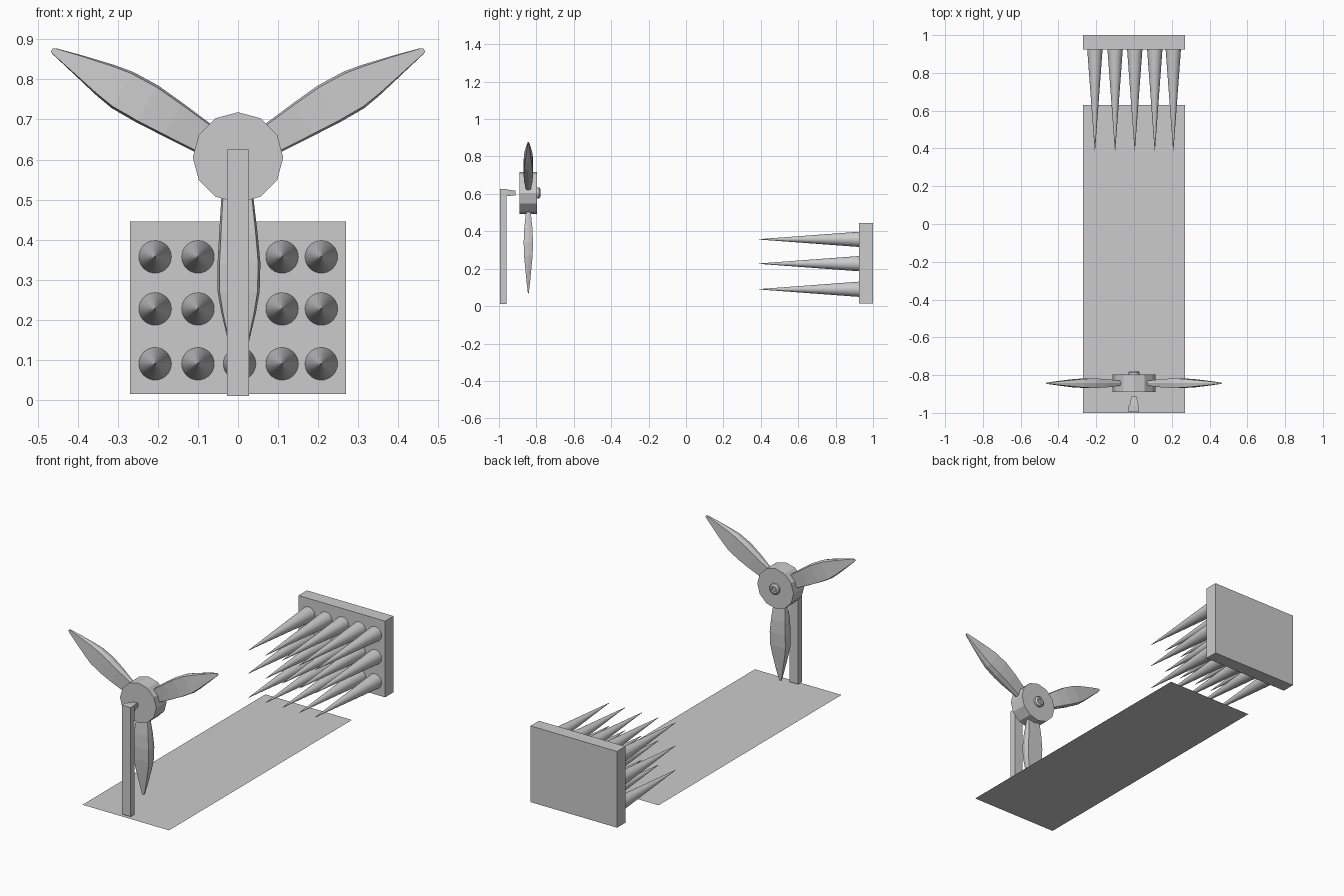
import bpy
import bmesh
import math
from mathutils import Matrix, Vector

cube = bpy.data.objects.get("Cube")
if cube:
    bpy.data.objects.remove(cube, do_unlink=True)

GREY = (0.6, 0.6, 0.6, 1.0)
grey = bpy.data.materials.new("plain_grey")
grey.use_nodes = True
grey.diffuse_color = GREY
grey.node_tree.nodes["Principled BSDF"].inputs["Base Color"].default_value = GREY


def finish(name, bm):
    """Turn a bmesh into a named grey object."""
    bmesh.ops.recalc_face_normals(bm, faces=bm.faces)
    mesh = bpy.data.meshes.new(name)
    bm.to_mesh(mesh)
    bm.free()
    mesh.materials.append(grey)
    obj = bpy.data.objects.new(name, mesh)
    bpy.context.collection.objects.link(obj)
    return obj


def smooth(obj):
    bpy.ops.object.select_all(action="DESELECT")
    obj.select_set(True)
    bpy.context.view_layer.objects.active = obj
    bpy.ops.object.shade_smooth_by_angle(angle=math.radians(30))


def box(name, low, high):
    bm = bmesh.new()
    low, high = Vector(low), Vector(high)
    bmesh.ops.create_cube(bm, size=1)
    bmesh.ops.scale(bm, vec=high - low, verts=bm.verts)
    bmesh.ops.translate(bm, vec=(low + high) / 2, verts=bm.verts)
    return finish(name, bm)


def loft(name, rings, matrix=Matrix()):
    """Skin closed rings of equal point count and cap both ends."""
    bm = bmesh.new()
    loops = [[bm.verts.new(matrix @ Vector(p)) for p in ring] for ring in rings]
    n = len(loops[0])
    for a, b in zip(loops, loops[1:]):
        for i in range(n):
            j = (i + 1) % n
            bm.faces.new((a[i], a[j], b[j], b[i]))
    bm.faces.new(loops[0])
    bm.faces.new(loops[-1])
    return finish(name, bm)


def turned(name, profile, sides, x, z):
    """Skin circles of (y, radius) along the y axis."""
    turn = [2 * math.pi * i / sides for i in range(sides)]
    return loft(name, [[(x + r * math.sin(t), y, z + r * math.cos(t)) for t in turn]
                       for y, r in profile])


# Floor sheet
bm = bmesh.new()
bm.faces.new([bm.verts.new(p) for p in
              ((-0.27, -1, 0), (0.27, -1, 0), (0.27, 0.63, 0), (-0.27, 0.63, 0))])
finish("floor_sheet", bm)

# Post with a tapered arm at its top
box("post", (-0.028, -0.995, 0.01), (0.027, -0.96, 0.625))
loft("post_arm", [[(-w, y, low), (w, y, low), (w, y, high), (-w, y, high)]
                  for y, w, low, high in ((-0.96, 0.023, 0.588, 0.624),
                                          (-0.912, 0.014, 0.592, 0.617))])

# Hub and the nut on its back
HUB_Z = 0.605
turned("hub", [(-0.89, 0.113), (-0.797, 0.113)], 12, 0, HUB_Z)
turned("hub_nut", [(-0.80, 0.03), (-0.786, 0.03), (-0.779, 0.022),
                   (-0.779, 0.013), (-0.788, 0.012)], 16, 0, HUB_Z)

# Blades: distance from hub, leading width, trailing width, half thickness
stations = [(0.07, 0.034, 0.038, 0.010), (0.105, 0.039, 0.042, 0.013),
            (0.19, 0.049, 0.047, 0.022), (0.263, 0.056, 0.051, 0.025),
            (0.335, 0.054, 0.051, 0.023), (0.386, 0.045, 0.042, 0.018),
            (0.47, 0.025, 0.022, 0.010), (0.53, 0.009, 0.008, 0.003),
            (0.537, 0.004, 0.004, 0.002)]
rings = []
for d, lead, trail, t in stations:
    a, b = lead * 0.9, trail * 0.9
    rings.append([(d, 0, lead), (d, t, a), (d, t, -b),
                  (d, 0, -trail), (d, -t, -b), (d, -t, a)])
for label, angle in (("left", 30), ("right", 150), ("lower", 270)):
    place = (Matrix.Translation((0, -0.843, HUB_Z))
             @ Matrix.Rotation(-math.radians(angle), 4, "Y"))
    if label == "right":
        place = place @ Matrix.Scale(-1, 4, (0, 0, 1))
    loft(label + "_blade", rings, place)

# Spiked wall
box("spike_wall", (-0.27, 0.925, 0.015), (0.27, 1.0, 0.445))
for row, z in enumerate((0.09, 0.227, 0.357)):
    for col, x in enumerate((-0.207, -0.1, 0.004, 0.11, 0.208)):
        spike = turned(f"spike_{row + 1}_{col + 1}",
                       [(0.93, 0.041), (0.39, 0.001)], 32, x, z)
        smooth(spike)
